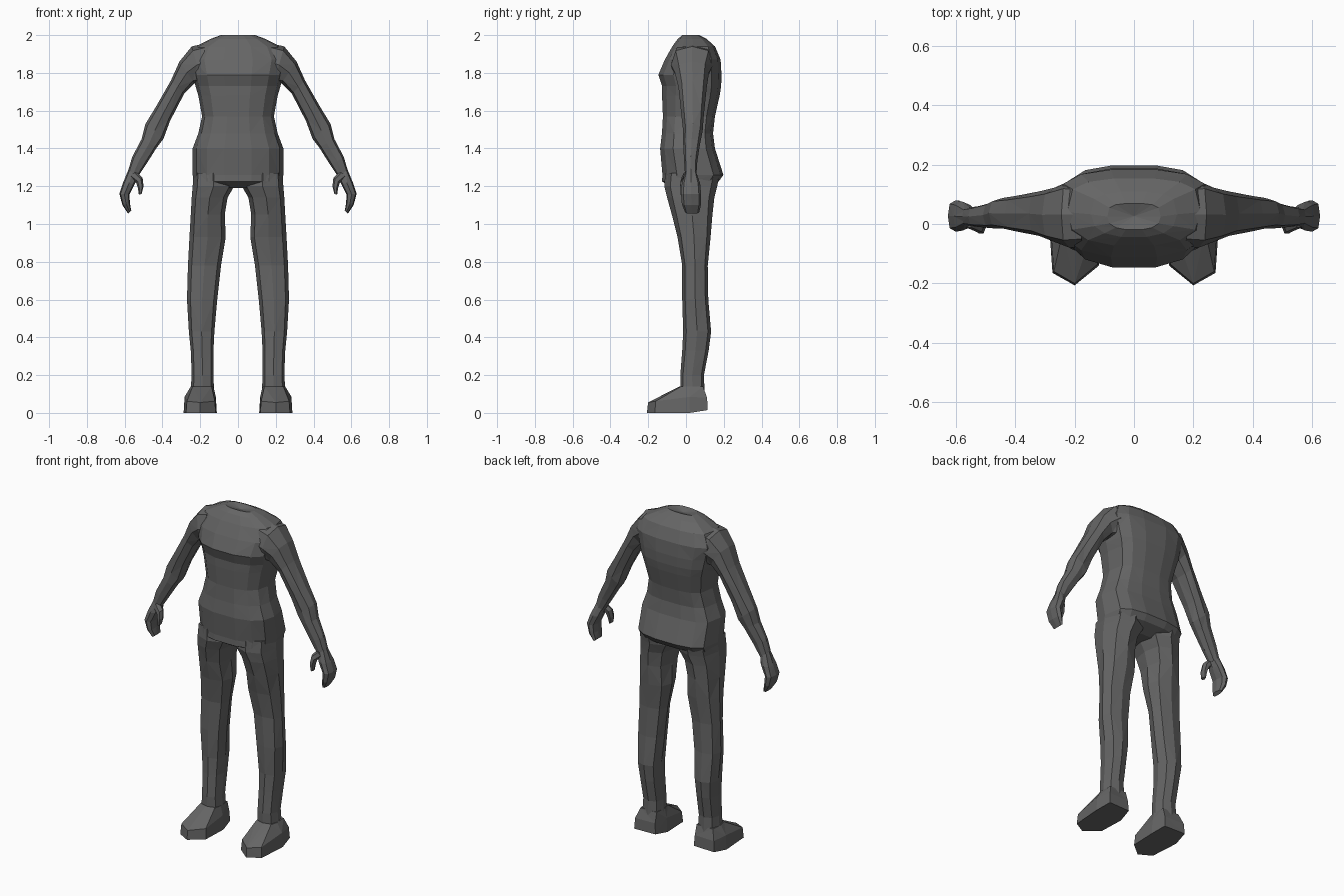
import bpy, bmesh
from math import cos, sin, pi

grey = bpy.data.materials.new("dark grey")
grey.diffuse_color = (0.13, 0.13, 0.13, 1)


def oval(n, power=1.0):
    """Unit cross-section; a power under 1 makes it boxier."""
    f = lambda v: (abs(v) ** power) * (1 if v > 0 else -1) if abs(v) > 1e-6 else 0
    return [(f(cos(2 * pi * i / n)), f(sin(2 * pi * i / n))) for i in range(n)]


def ring(shape, a, b, y0, y1):
    """Cross-section spanning a to b (x, z points) and y0 to y1."""
    pts = []
    for u, v in shape:
        t = (u + 1) / 2
        pts.append((b[0] + (a[0] - b[0]) * t, y0 + (y1 - y0) * (v + 1) / 2,
                    b[1] + (a[1] - b[1]) * t))
    return pts


def loft(name, rings, mirror=True, top_dip=0.0):
    """Skin the rings in order, close both ends, mirror across x."""
    bm = bmesh.new()
    rows = [[bm.verts.new(p) for p in r] for r in rings]
    n = len(rows[0])
    for k, (lo, hi) in enumerate(zip(rows, rows[1:])):
        for i in range(n):
            j = (i + 1) % n
            if (i + k) % 2:
                bm.faces.new((lo[i], lo[j], hi[j]))
                bm.faces.new((lo[i], hi[j], hi[i]))
            else:
                bm.faces.new((lo[i], lo[j], hi[i]))
                bm.faces.new((lo[j], hi[j], hi[i]))
    bm.faces.new(rows[0])
    cap = bm.faces.new(rows[-1])
    if top_dip:
        mid = bmesh.ops.poke(bm, faces=[cap])["verts"][0]
        mid.co.z -= top_dip
    bmesh.ops.recalc_face_normals(bm, faces=bm.faces)
    me = bpy.data.meshes.new(name)
    bm.to_mesh(me)
    bm.free()
    me.materials.append(grey)
    ob = bpy.data.objects.new(name, me)
    bpy.context.collection.objects.link(ob)
    if mirror:
        ob.modifiers.new("mirror", "MIRROR").use_mirror_merge = False
    return ob


# torso: height, half width, front, back
torso = [(1.19, 0.10, -0.07, 0.10), (1.225, 0.235, -0.13, 0.175),
         (1.26, 0.24, -0.128, 0.20), (1.40, 0.24, -0.14, 0.155),
         (1.48, 0.21, -0.13, 0.145), (1.57, 0.19, -0.125, 0.155),
         (1.68, 0.21, -0.13, 0.18), (1.73, 0.225, -0.13, 0.188),
         (1.79, 0.24, -0.15, 0.19), (1.87, 0.26, -0.115, 0.185),
         (1.94, 0.225, -0.075, 0.155), (1.98, 0.145, -0.045, 0.11),
         (2.0, 0.09, -0.02, 0.07)]
# chest side rounded, back flatter
body = [(u, v) if v < 0 else (u, v ** 0.6) for u, v in oval(14, 0.8)]
loft("torso", [ring(body, (w, z), (-w, z), f, b) for z, w, f, b in torso],
     mirror=False, top_dip=0.015)

# legs: height, inner x, outer x, front, back
leg = [(1.27, 0.03, 0.235, -0.11, 0.18), (1.20, 0.02, 0.24, -0.115, 0.165),
       (1.14, 0.055, 0.245, -0.10, 0.15), (1.05, 0.07, 0.25, -0.075, 0.14),
       (0.93, 0.065, 0.257, -0.045, 0.13), (0.78, 0.09, 0.265, -0.02, 0.115),
       (0.60, 0.11, 0.27, -0.02, 0.118), (0.43, 0.125, 0.26, -0.015, 0.133),
       (0.33, 0.13, 0.25, -0.02, 0.12), (0.20, 0.13, 0.245, -0.03, 0.095),
       (0.06, 0.125, 0.255, -0.03, 0.10)]
section = oval(8, 0.75)
loft("leg", [ring(section, (o, z), (i, z), f, b) for z, i, o, f, b in leg])

# feet: pointed sole outline, low toe, tapering up to the ankle
sole = [(0.13, 0.11), (0.27, 0.115), (0.288, 0.02), (0.275, -0.165),
        (0.20, -0.207), (0.118, -0.14), (0.112, 0.02)]
toe_top = [0.08, 0.08, 0.085, 0.062, 0.055, 0.062, 0.085]
ankle = [(0.135, 0.09), (0.245, 0.09), (0.25, 0.02), (0.24, -0.025),
         (0.195, -0.035), (0.14, -0.025), (0.13, 0.02)]
loft("foot", [[(x, y, 0.0 if y < 0.05 else 0.015) for x, y in sole],
              [(0.2 + (x - 0.2) * 0.94, y * 0.97, z)
               for (x, y), z in zip(sole, toe_top)],
              [(x, y, 0.14) for x, y in ankle]])

# arms: outer point, inner point, front, back
arm = [((0.18, 1.955), (0.16, 1.76), -0.075, 0.14),
       ((0.245, 1.94), (0.19, 1.745), -0.08, 0.145),
       ((0.31, 1.86), (0.23, 1.745), -0.06, 0.122),
       ((0.355, 1.76), (0.285, 1.69), -0.04, 0.11),
       ((0.435, 1.62), (0.36, 1.545), -0.025, 0.095),
       ((0.49, 1.53), (0.395, 1.45), -0.015, 0.088),
       ((0.51, 1.45), (0.43, 1.405), -0.015, 0.075),
       ((0.56, 1.355), (0.49, 1.31), -0.01, 0.06),
       ((0.588, 1.26), (0.53, 1.25), -0.005, 0.055)]
loft("arm", [ring(section, *r) for r in arm])

# curled hands with a hooked thumb
hand = [((0.575, 1.30), (0.525, 1.27), 0.0, 0.05),
        ((0.61, 1.215), (0.545, 1.215), -0.022, 0.075),
        ((0.628, 1.16), (0.575, 1.155), -0.026, 0.08),
        ((0.612, 1.10), (0.572, 1.11), -0.022, 0.08),
        ((0.582, 1.055), (0.565, 1.07), -0.005, 0.07)]
loft("hand", [ring(section, *r) for r in hand])
thumb = [((0.575, 1.245), (0.54, 1.28), -0.015, 0.035),
         ((0.54, 1.22), (0.505, 1.245), -0.03, 0.02),
         ((0.53, 1.19), (0.50, 1.20), -0.035, 0.01),
         ((0.525, 1.155), (0.51, 1.16), -0.035, 0.0)]
loft("thumb", [ring(oval(6), *r) for r in thumb])
